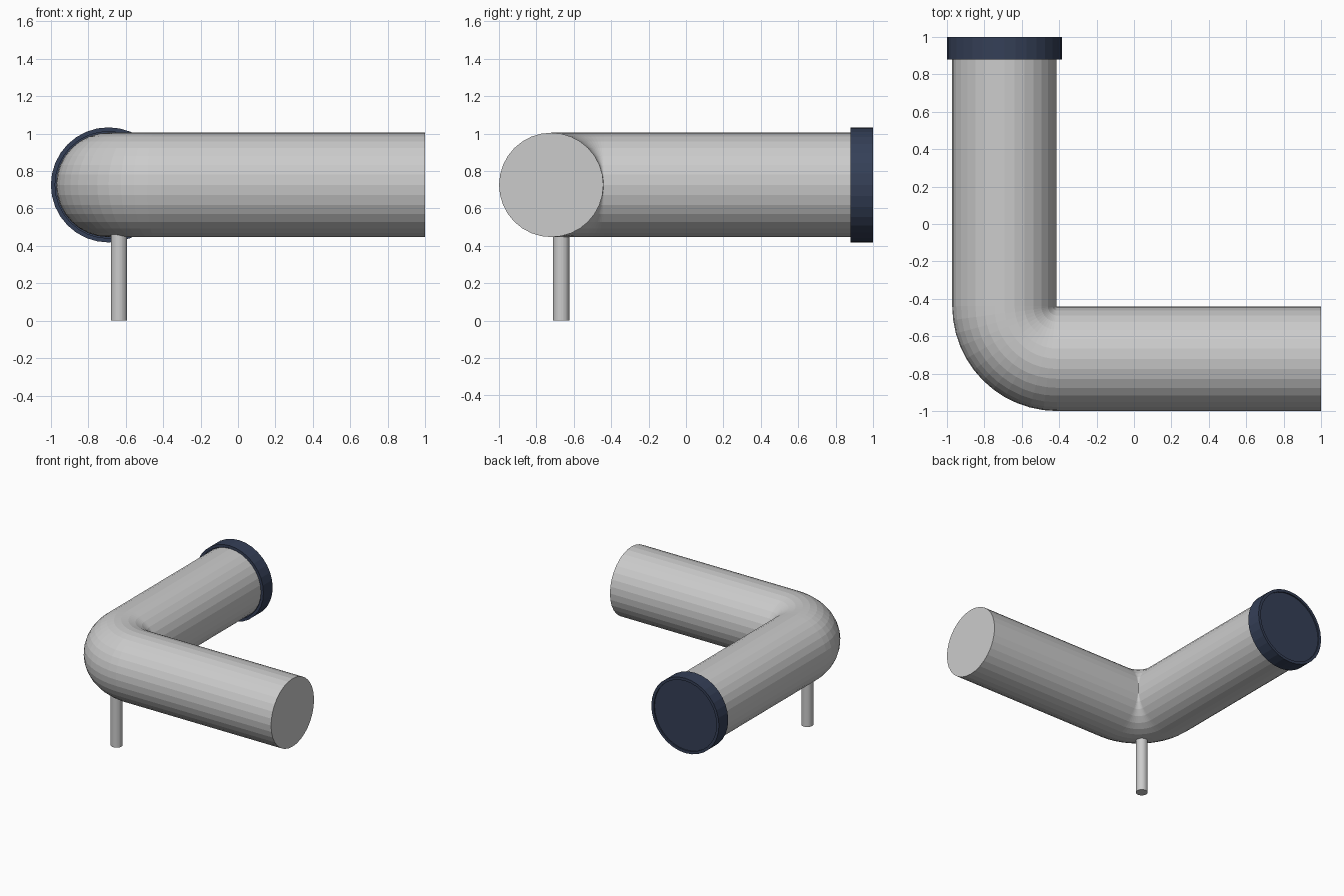
import bpy, bmesh
from math import sin, cos, pi
from mathutils import Vector

if "Cube" in bpy.data.objects:
    bpy.data.objects.remove(bpy.data.objects["Cube"])

SIDES = 32
CZ = 0.7255             # pipe axis height
AX, AY = -0.6925, -0.7205   # axis lines of the two arms
R, BEND = 0.279, 0.281


def loft(name, rings, material=None):
    """Skin (centre, side direction, radius) rings, with both ends closed."""
    bm = bmesh.new()
    loops = []
    for centre, side, r in rings:
        loop = []
        for i in range(SIDES):
            a = 2 * pi * i / SIDES
            up = UP[name]
            loop.append(bm.verts.new(Vector(centre) + r * (cos(a) * Vector(side) + sin(a) * Vector(up))))
        loops.append(loop)
    for a, b in zip(loops, loops[1:]):
        for i in range(SIDES):
            j = (i + 1) % SIDES
            bm.faces.new((a[i], a[j], b[j], b[i]))
    bm.faces.new(loops[0][::-1])
    bm.faces.new(loops[-1])
    bmesh.ops.recalc_face_normals(bm, faces=bm.faces)
    mesh = bpy.data.meshes.new(name)
    bm.to_mesh(mesh)
    bm.free()
    obj = bpy.data.objects.new(name, mesh)
    bpy.context.collection.objects.link(obj)
    if material:
        mesh.materials.append(material)
    return obj


# direction completing each cross-section plane
UP = {"elbow_pipe": (0, 0, 1), "end_cap": (0, 0, 1), "support_post": (0, 1, 0)}

navy = bpy.data.materials.new("navy")
navy.diffuse_color = (0.035, 0.05, 0.095, 1)
navy.use_nodes = True
navy.node_tree.nodes["Principled BSDF"].inputs["Base Color"].default_value = navy.diffuse_color

# Pipe: right arm, tight quarter bend, back arm
bx, by = AX + BEND, AY + BEND
rings = [((1, AY, CZ), (0, -1, 0), R)]
for k in range(13):
    a = pi / 2 * k / 12
    d = Vector((-sin(a), -cos(a), 0))
    rings.append((Vector((bx, by, CZ)) + BEND * d, d, R))
rings.append(((AX, 0.95, CZ), (-1, 0, 0), R))
loft("elbow_pipe", rings)

# Cap: collar with a slightly recessed end disc
loft("end_cap", [((AX, y, CZ), (1, 0, 0), r) for y, r in
                 ((0.89, 0.285), (0.88, 0.285), (0.88, 0.3075), (1, 0.3075),
                  (1, 0.285), (0.99, 0.285))], navy)

# Slim post under the bend
loft("support_post", [((-0.636, -0.667, z), (1, 0, 0), 0.044) for z in (0, 0.47)])
